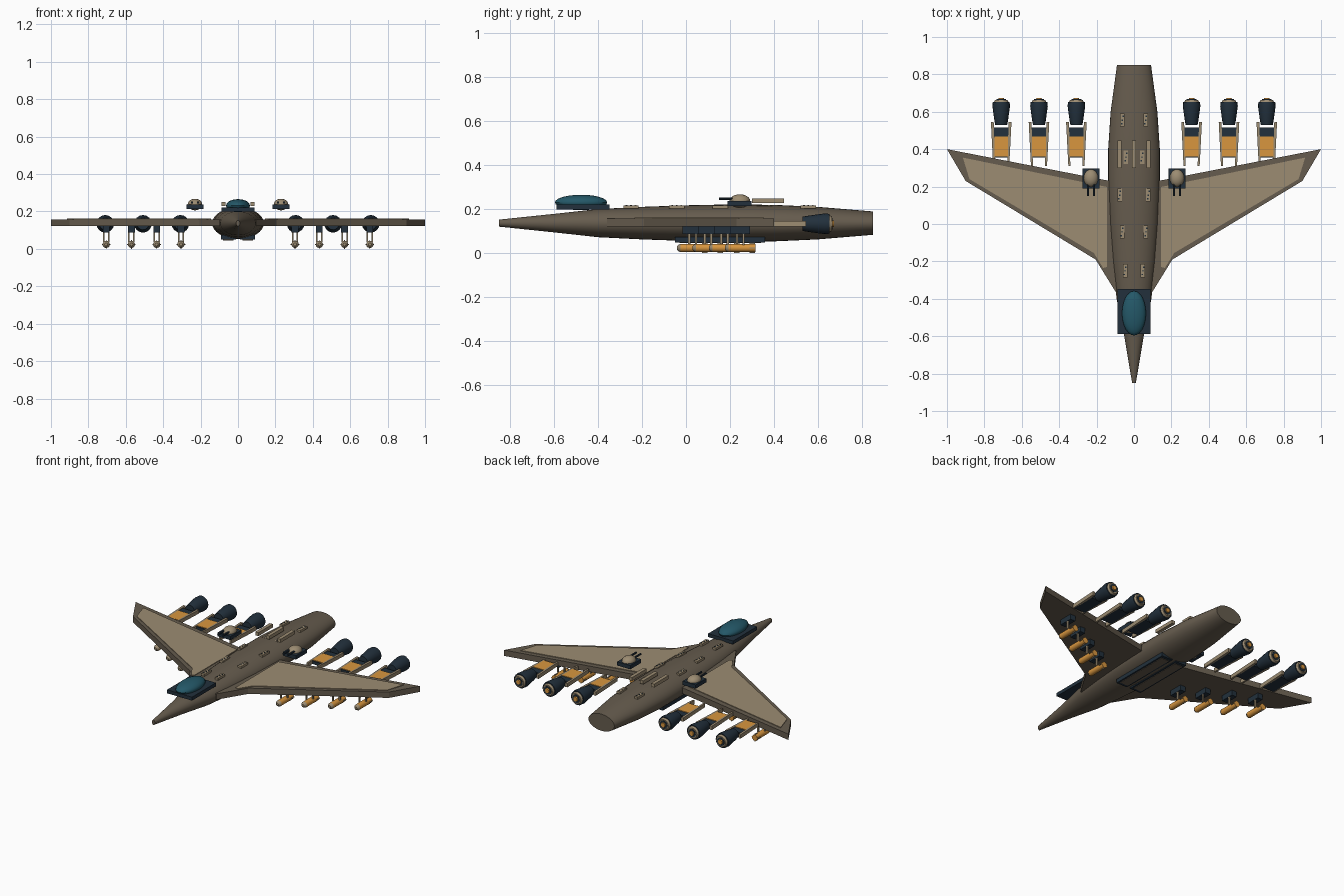
import bpy
import bmesh
from math import sin, cos, pi, radians

cube = bpy.data.objects.get("Cube")
if cube:
    bpy.data.objects.remove(cube, do_unlink=True)


def material(name, hex_code):
    # sRGB hex to linear colour
    rgb = [int(hex_code[i:i + 2], 16) / 255 for i in (0, 2, 4)]
    col = [((c + 0.055) / 1.055) ** 2.4 for c in rgb] + [1]
    m = bpy.data.materials.new(name)
    m.use_nodes = True
    m.diffuse_color = col
    m.node_tree.nodes["Principled BSDF"].inputs["Base Color"].default_value = col
    return m


HULL = material("hull_brown", "665c4e")
TAN = material("panel_tan", "9c8c72")
DARK = material("dark_navy", "22303c")
ORANGE = material("warm_orange", "d8963f")
TEAL = material("canopy_teal", "245868")


def finish(name, bm, mat, smooth=False):
    bmesh.ops.recalc_face_normals(bm, faces=bm.faces)
    me = bpy.data.meshes.new(name)
    bm.to_mesh(me)
    bm.free()
    me.materials.append(mat)
    if smooth:
        me.shade_smooth()
        me.set_sharp_from_angle(angle=radians(35))
    ob = bpy.data.objects.new(name, me)
    bpy.context.collection.objects.link(ob)
    return ob


def box(name, mat, centre, size):
    bm = bmesh.new()
    bmesh.ops.create_cube(bm, size=1)
    bmesh.ops.scale(bm, vec=size, verts=bm.verts)
    bmesh.ops.translate(bm, vec=centre, verts=bm.verts)
    return finish(name, bm, mat)


def slab(name, mat, outline, z0, z1):
    # flat plan outline extruded upwards
    bm = bmesh.new()
    face = bm.faces.new([bm.verts.new((x, y, z0)) for x, y in outline])
    top = bmesh.ops.extrude_face_region(bm, geom=[face])["geom"]
    verts = [v for v in top if isinstance(v, bmesh.types.BMVert)]
    bmesh.ops.translate(bm, vec=(0, 0, z1 - z0), verts=verts)
    return finish(name, bm, mat)


def loft(name, mat, sections, x=0, z=0, n=16):
    # elliptical rings along y, each (y, half width, half height)
    bm = bmesh.new()
    rings = [[bm.verts.new((x + w * cos(2 * pi * i / n), y, z + h * sin(2 * pi * i / n)))
              for i in range(n)] for y, w, h in sections]
    for a, b in zip(rings, rings[1:]):
        for i in range(n):
            j = (i + 1) % n
            bm.faces.new((a[i], a[j], b[j], b[i]))
    bm.faces.new(rings[0])
    bm.faces.new(rings[-1])
    return finish(name, bm, mat, True)


def tube(name, mat, profile, x, z, n=16):
    return loft(name, mat, [(y, r, r) for y, r in profile], x, z, n)


def ellipsoid(name, mat, centre, radii):
    bm = bmesh.new()
    bmesh.ops.create_uvsphere(bm, u_segments=24, v_segments=12, radius=1)
    bmesh.ops.scale(bm, vec=radii, verts=bm.verts)
    bmesh.ops.translate(bm, vec=centre, verts=bm.verts)
    return finish(name, bm, mat, True)


# Fuselage
loft("fuselage", HULL, [
    (-0.85, 0.01, 0.016), (-0.6, 0.052, 0.042), (-0.4, 0.093, 0.064),
    (-0.2, 0.115, 0.074), (0, 0.13, 0.081), (0.2, 0.138, 0.085),
    (0.4, 0.138, 0.083), (0.6, 0.125, 0.074), (0.85, 0.091, 0.053)], z=0.137, n=32)

# Cockpit
box("cockpit_base", DARK, (0, -0.468, 0.21), (0.176, 0.24, 0.022))
ellipsoid("canopy", TEAL, (0, -0.477, 0.231), (0.064, 0.119, 0.035))

# Dorsal rails
for x in (-0.078, 0, 0.078):
    box("dorsal_rail", TAN, (x, 0.373, 0.239), (0.022, 0.145, 0.022))

wing = [(0, -0.5), (0.1, -0.36), (0.205, -0.19), (0.9, 0.23), (1, 0.4), (0, 0.205)]
panel = [(0.145, -0.23), (0.165, -0.235), (0.215, -0.155), (0.88, 0.24),
         (0.915, 0.355), (0.145, 0.198)]
wing[0] = (0, -0.36)
vents = [(0.048, -0.25), (0.064, -0.042), (0.077, 0.155), (0.043, 0.357), (0.062, 0.556)]
missiles = [(0.305, 0.03), (0.435, 0.1), (0.57, 0.175), (0.705, 0.247)]

for side, label in ((1, "left"), (-1, "right")):
    # Wing with raised skin panel
    slab(label + "_wing", HULL, [(side * x, y) for x, y in wing], 0.121, 0.158)
    slab(label + "_wing_panel", TAN, [(side * x, y) for x, y in panel], 0.156, 0.162)

    # Spine vents with small dark holes
    for x, y in vents:
        box(label + "_vent", TAN, (side * x, y, 0.211), (0.024, 0.07, 0.014))
        for k in (-1, 0, 1):
            box(label + "_vent_hole", DARK, (side * x + 0.004 * k, y + 0.02 * k, 0.2185),
                (0.007, 0.008, 0.002))

    # Gun turret
    tx = side * 0.23
    box(label + "_turret_base", DARK, (tx, 0.243, 0.226), (0.092, 0.108, 0.024))
    ellipsoid(label + "_turret_dome", TAN, (tx, 0.245, 0.237), (0.039, 0.047, 0.031))
    for k in (-1, 1):
        tube(label + "_turret_barrel", DARK, [(0.15, 0.006), (0.22, 0.006)],
             tx + k * 0.016, 0.248, 8)

    # Engines on twin struts
    for x in (0.308, 0.508, 0.71):
        ex, ez = side * x, 0.134
        box(label + "_engine_block", DARK, (ex, 0.435, 0.132), (0.08, 0.16, 0.02))
        box(label + "_engine_plate", ORANGE, (ex, 0.415, 0.143), (0.074, 0.108, 0.006))
        for k in (-1, 1):
            slab(label + "_engine_strut", TAN,
                 [(ex + k * a, y) for a, y in
                  ((0.032, 0.31), (0.043, 0.31), (0.055, 0.545), (0.04, 0.545))],
                 0.122, 0.146)
        tube(label + "_engine_cone", DARK,
             [(0.53, 0.032), (0.55, 0.036), (0.63, 0.047), (0.652, 0.045)], ex, ez)
        tube(label + "_nozzle_ring", TAN, [(0.65, 0.04), (0.664, 0.033)], ex, ez)
        tube(label + "_nozzle_gap", DARK, [(0.66, 0.026), (0.667, 0.026)], ex, ez)
        tube(label + "_nozzle_core", ORANGE, [(0.66, 0.018), (0.673, 0.014)], ex, ez)

    # Missiles hung under the wing
    for x, y in missiles:
        mx = side * x
        box(label + "_missile_mount", DARK, (mx, y, 0.105), (0.036, 0.09, 0.034))
        for k in (-1, 1):
            box(label + "_missile_hanger", TAN, (mx + k * 0.013, y + k * 0.015, 0.066),
                (0.008, 0.01, 0.056))
        tube(label + "_missile_body", ORANGE,
             [(y - 0.055, 0.019), (y + 0.07, 0.019)], mx, 0.024, 12)
        tube(label + "_missile_nose", TAN,
             [(y - 0.07, 0.008), (y - 0.064, 0.015), (y - 0.054, 0.0195)], mx, 0.024, 12)
        for size in ((0.046, 0.025, 0.004), (0.004, 0.025, 0.048)):
            box(label + "_missile_fin", TAN, (mx, y + 0.055, 0.024), size)

    # Belly bay door
    box(label + "_bay_door", DARK, (side * 0.051, 0.155, 0.061), (0.078, 0.41, 0.024))
    box(label + "_bay_panel", HULL, (side * 0.051, 0.155, 0.048), (0.056, 0.37, 0.004))
